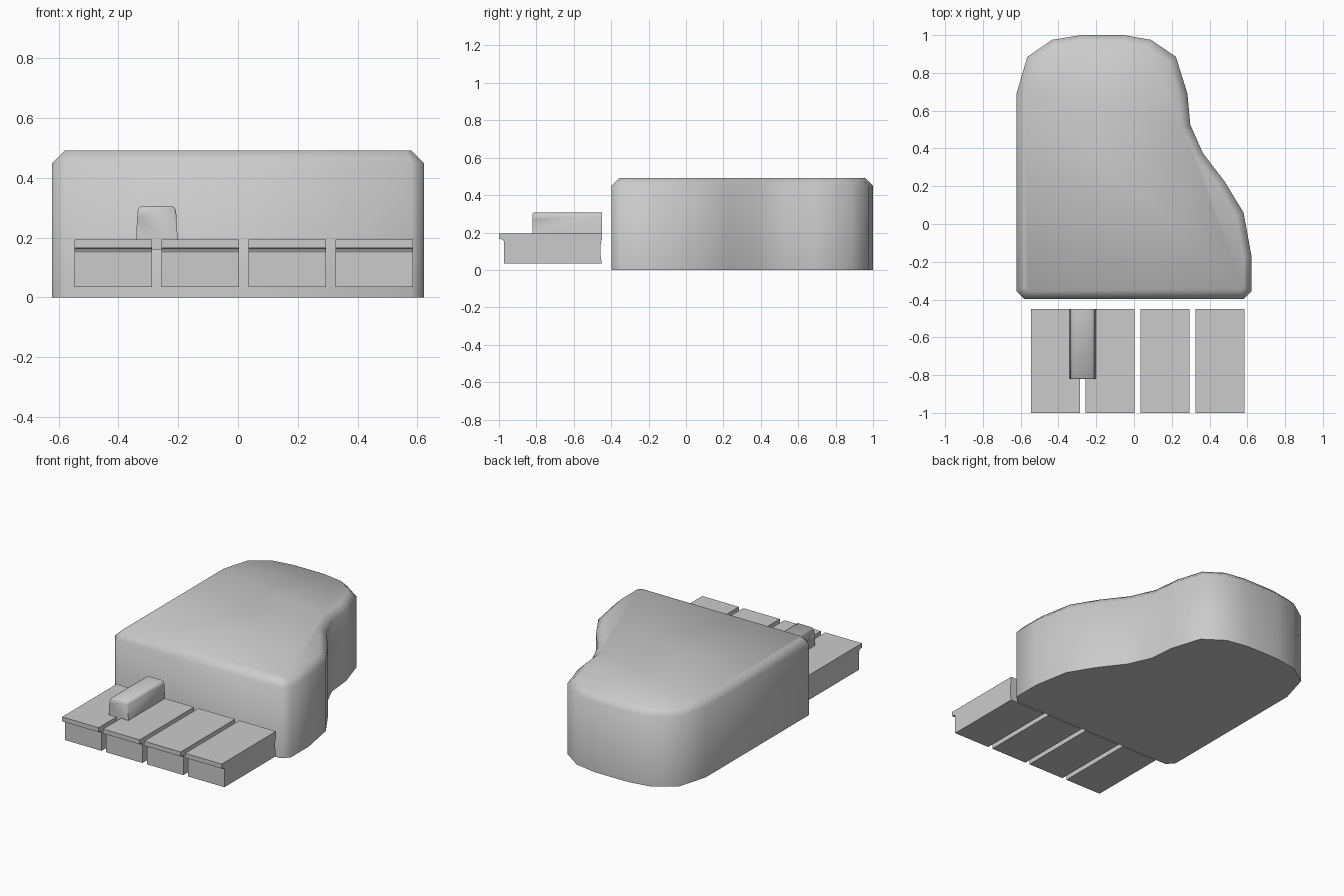
import bpy, bmesh, math
from mathutils import Vector

if "Cube" in bpy.data.objects:
    bpy.data.objects.remove(bpy.data.objects["Cube"])


def extrude(name, profile, vec, bevel_test=None, bevel=0.0, smooth=None):
    """Extrude a closed 3D profile along vec, optionally bevelling chosen edges."""
    bm = bmesh.new()
    face = bm.faces.new([bm.verts.new(p) for p in profile])
    res = bmesh.ops.extrude_face_region(bm, geom=[face], use_keep_orig=True)
    moved = [g for g in res["geom"] if isinstance(g, bmesh.types.BMVert)]
    bmesh.ops.translate(bm, verts=moved, vec=Vector(vec))
    bmesh.ops.recalc_face_normals(bm, faces=bm.faces[:])
    if bevel_test:
        edges = [e for e in bm.edges if all(bevel_test(v.co) for v in e.verts)]
        bmesh.ops.bevel(bm, geom=edges, offset=bevel, segments=1,
                        profile=0.5, affect='EDGES')
    mesh = bpy.data.meshes.new(name)
    bm.to_mesh(mesh)
    bm.free()
    obj = bpy.data.objects.new(name, mesh)
    bpy.context.collection.objects.link(obj)
    if smooth:
        bpy.ops.object.select_all(action='DESELECT')
        obj.select_set(True)
        bpy.context.view_layer.objects.active = obj
        bpy.ops.object.shade_smooth_by_angle(angle=math.radians(smooth))
    return obj


# Grand piano case: curved outline with a chamfered top rim
outline = [(-0.622, -0.355), (-0.58, -0.398), (0.58, -0.398), (0.622, -0.355),
           (0.622, -0.17), (0.58, 0.06), (0.48, 0.225), (0.365, 0.375),
           (0.298, 0.525), (0.283, 0.69), (0.222, 0.885), (0.09, 0.975),
           (-0.055, 1.0), (-0.28, 1.0), (-0.433, 0.975), (-0.565, 0.885),
           (-0.622, 0.69)]
extrude("piano_case", [(x, y, 0) for x, y in outline], (0, 0, 0.492),
        lambda c: c.z > 0.4, 0.043, 62)

# White keys: side profile with an overhanging front lip
key_side = [(-0.45, 0.035), (-0.972, 0.035), (-0.972, 0.15), (-0.98, 0.163),
            (-1.0, 0.165), (-1.0, 0.194), (-0.45, 0.194), (-0.45, 0.165),
            (-0.458, 0.13), (-0.458, 0.09)]
for i in range(4):
    x = -0.546 + i * 0.2905
    extrude(f"white_key_{i + 1}", [(x, y, z) for y, z in key_side], (0.259, 0, 0))

# Black key: tapered section with rounded top edges
black_section = [(-0.343, 0.16), (-0.2, 0.16), (-0.207, 0.288), (-0.211, 0.299),
                 (-0.221, 0.306), (-0.322, 0.306), (-0.332, 0.299), (-0.336, 0.288)]
extrude("black_key", [(x, -0.45, z) for x, z in black_section], (0, -0.371, 0),
        lambda c: c.y < -0.8 and c.z > 0.28, 0.005, 50)
